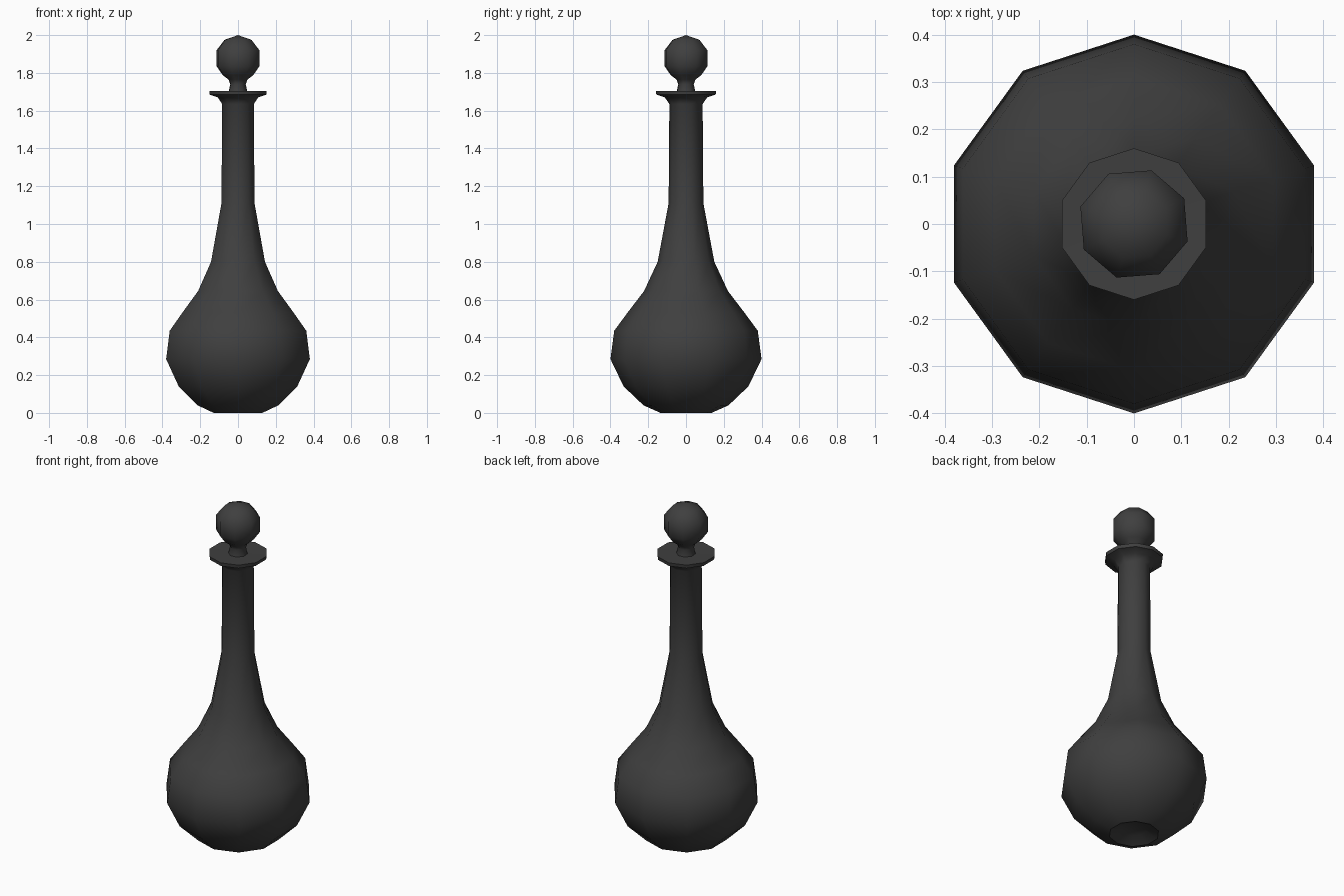
import bpy
import math

cube = bpy.data.objects.get("Cube")
if cube:
    bpy.data.objects.remove(cube, do_unlink=True)

glass = bpy.data.materials.new("dark_glass")
glass.use_nodes = True
tint = (0.05, 0.05, 0.05, 1)
glass.diffuse_color = tint
glass.node_tree.nodes["Principled BSDF"].inputs["Base Color"].default_value = tint


def lathe(name, profile, sides, turn):
    """Revolve (radius, z) points around z; zero radius makes a pole."""
    verts, rings, faces = [], [], []
    for r, z in profile:
        count = sides if r > 0 else 1
        ring = []
        for i in range(count):
            a = turn + 2 * math.pi * i / sides
            ring.append(len(verts))
            verts.append((r * math.cos(a), r * math.sin(a), z))
        rings.append(ring)
    for low, high in zip(rings, rings[1:]):
        for i in range(sides):
            j = (i + 1) % sides
            corners = [low[i % len(low)], low[j % len(low)],
                       high[j % len(high)], high[i % len(high)]]
            faces.append(list(dict.fromkeys(corners)))
    mesh = bpy.data.meshes.new(name)
    mesh.from_pydata(verts, [], faces)
    mesh.materials.append(glass)
    obj = bpy.data.objects.new(name, mesh)
    bpy.context.collection.objects.link(obj)
    bpy.ops.object.select_all(action="DESELECT")
    obj.select_set(True)
    bpy.context.view_layer.objects.active = obj
    bpy.ops.object.shade_smooth_by_angle(angle=math.radians(50))
    return obj


# Bottle: hollowed base, round belly, long neck and flared lip
lathe("bottle", [
    (0, 0.04), (0.07, 0.03), (0.135, 0), (0.225, 0.04), (0.33, 0.14),
    (0.4, 0.285), (0.38, 0.435), (0.31, 0.53), (0.222, 0.645),
    (0.15, 0.8), (0.092, 1.11), (0.088, 1.635), (0.112, 1.67),
    (0.157, 1.685), (0.16, 1.705), (0, 1.7),
], 10, math.pi / 2)

# Stopper: short waisted stem and round knob
lathe("stopper", [
    (0, 1.69), (0.053, 1.695), (0.043, 1.74), (0.053, 1.765),
    (0.085, 1.788), (0.119, 1.835), (0.119, 1.92), (0.075, 1.975),
    (0, 2.0),
], 8, math.radians(27))
